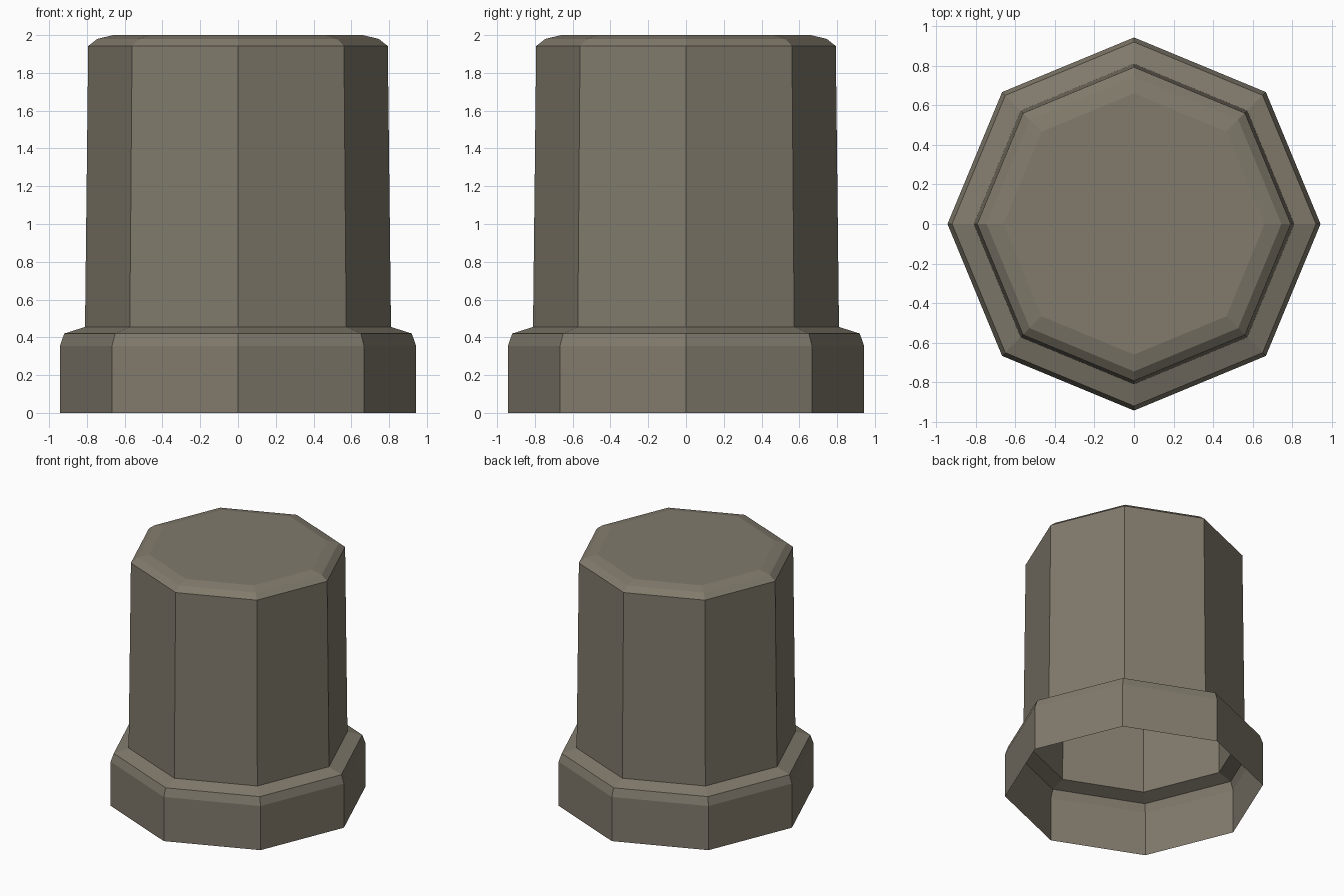
import bpy, bmesh, math

if "Cube" in bpy.data.objects:
    bpy.data.objects.remove(bpy.data.objects["Cube"])

SIDES = 8
# outer profile (corner radius, height) from open bottom rim to flat top
profile = [(0.943, 0.0), (0.943, 0.355), (0.92, 0.42), (0.81, 0.455),
           (0.793, 1.942), (0.745, 1.98), (0.66, 2.0)]

mat = bpy.data.materials.new("grey brown")
mat.diffuse_color = (0.22, 0.195, 0.15, 1)
mat.use_nodes = True
mat.node_tree.nodes["Principled BSDF"].inputs["Base Color"].default_value = mat.diffuse_color

# octagonal collared cap: a thin sheet, open underneath
bm = bmesh.new()
rings = []
for r, z in profile:
    rings.append([bm.verts.new((r * math.cos(2 * math.pi * i / SIDES),
                                r * math.sin(2 * math.pi * i / SIDES), z))
                  for i in range(SIDES)])
for low, high in zip(rings, rings[1:]):
    for i in range(SIDES):
        j = (i + 1) % SIDES
        bm.faces.new((low[i], low[j], high[j], high[i]))
bm.faces.new(rings[-1])  # flat top

mesh = bpy.data.meshes.new("octagonal_cap")
bm.to_mesh(mesh)
bm.free()
mesh.materials.append(mat)
cap = bpy.data.objects.new("octagonal_cap", mesh)
bpy.context.collection.objects.link(cap)
